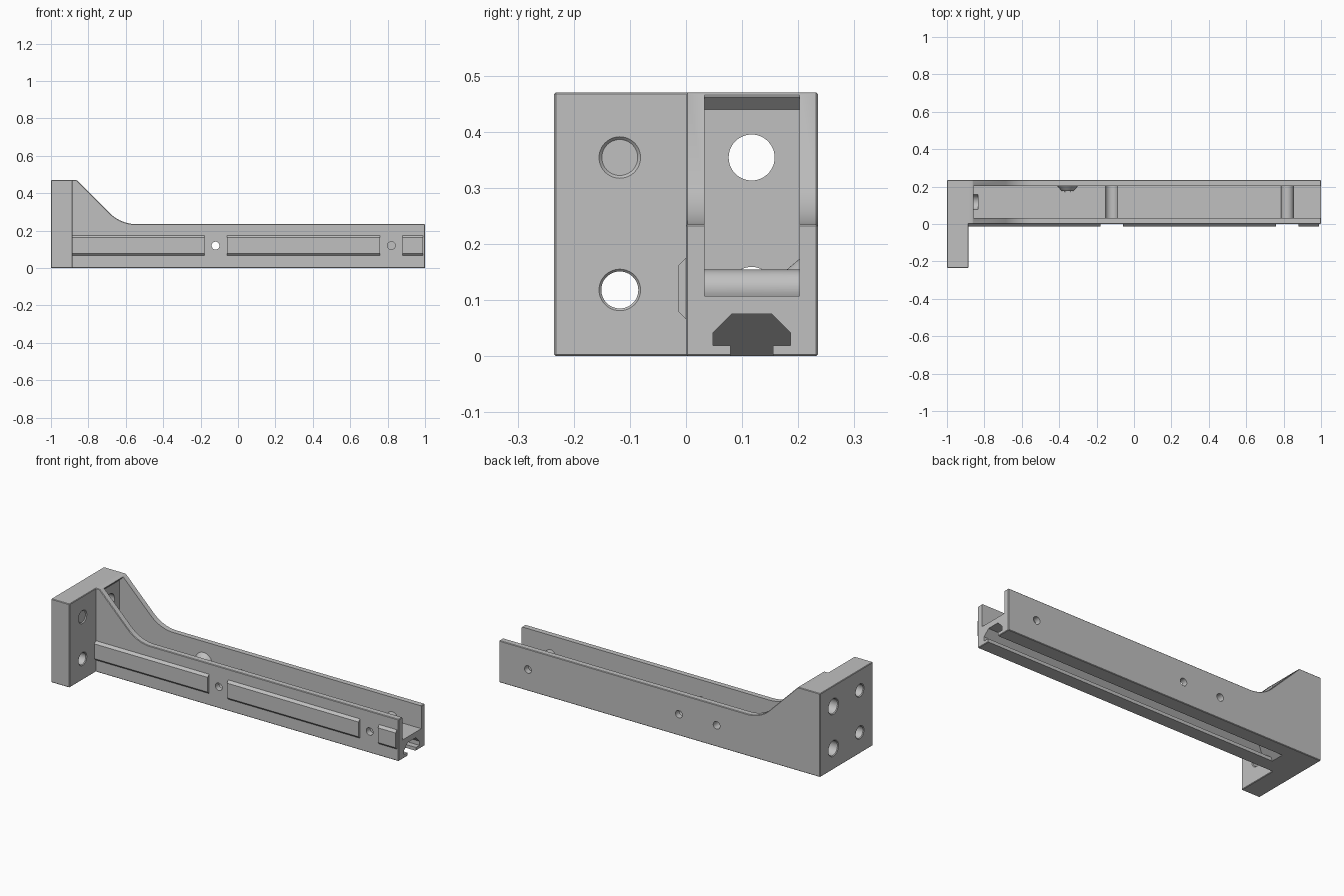
import bpy, bmesh, math
from mathutils import Matrix, Vector

old = bpy.data.objects.get("Cube")
if old:
    bpy.data.objects.remove(old, do_unlink=True)

grey = bpy.data.materials.new("plain grey")
grey.use_nodes = True
colour = (0.53, 0.53, 0.53, 1)
grey.diffuse_color = colour
grey.node_tree.nodes["Principled BSDF"].inputs["Base Color"].default_value = colour


def finish(bm, name):
    bmesh.ops.recalc_face_normals(bm, faces=bm.faces)
    mesh = bpy.data.meshes.new(name)
    bm.to_mesh(mesh)
    bm.free()
    mesh.materials.append(grey)
    ob = bpy.data.objects.new(name, mesh)
    bpy.context.collection.objects.link(ob)
    return ob


def prism(name, points, axis, lo, hi):
    """Extrude a profile: (x, z) points along y, or (y, z) points along x."""
    bm = bmesh.new()
    place = (lambda p, t: (p[0], t, p[1])) if axis == "y" else (lambda p, t: (t, *p))
    face = bm.faces.new([bm.verts.new(place(p, lo)) for p in points])
    new = bmesh.ops.extrude_face_region(bm, geom=[face])["geom"]
    step = Vector(place((0, 0), hi - lo))
    bmesh.ops.translate(bm, vec=step, verts=[v for v in new if isinstance(v, bmesh.types.BMVert)])
    return finish(bm, name)


def rod(name, start, end, r1, r2=None):
    """Cylinder or cone between two points."""
    a, b = Vector(start), Vector(end)
    bm = bmesh.new()
    turn = (b - a).to_track_quat("Z", "Y").to_matrix().to_4x4()
    bmesh.ops.create_cone(bm, cap_ends=True, segments=48, radius1=r1,
                          radius2=r1 if r2 is None else r2, depth=(b - a).length,
                          matrix=Matrix.Translation((a + b) / 2) @ turn)
    return finish(bm, name)


def apply(ob, mod):
    bpy.context.view_layer.update()
    with bpy.context.temp_override(object=ob, active_object=ob):
        bpy.ops.object.modifier_apply(modifier=mod.name)


def combine(ob, other, operation="DIFFERENCE"):
    mod = ob.modifiers.new("combine", "BOOLEAN")
    mod.object, mod.operation, mod.solver = other, operation, "EXACT"
    apply(ob, mod)
    bpy.data.objects.remove(other, do_unlink=True)


def chamfer(ob):
    mod = ob.modifiers.new("chamfer", "BEVEL")
    mod.width, mod.segments, mod.limit_method = 0.003, 1, "ANGLE"
    apply(ob, mod)


# Rail body with a sloped gusset running into a fillet
R, TOP, SIDE = 0.2, 0.47, 0.235
fillet = [(-0.544 - R * math.sin(a), SIDE + R * (1 - math.cos(a)))
          for a in (math.radians(45 * i / 12) for i in range(13))]
outline = [(-0.95, 0), (1, 0), (1, SIDE)] + fillet + [(-0.862, TOP), (-0.95, TOP)]
rail = prism("rail_bracket", outline, "y", 0, SIDE)
chamfer(rail)

# Mounting plate
plate = prism("plate", [(-1, 0), (-0.885, 0), (-0.885, TOP), (-1, TOP)], "y", -SIDE, SIDE)
chamfer(plate)
combine(rail, plate, "UNION")

# Upper channel with a small overhang at its closed end
combine(rail, prism("channel", [(-0.88, 0.107), (1.1, 0.107), (1.1, 0.6), (-0.857, 0.6),
                                (-0.857, 0.462), (-0.88, 0.44)], "y", 0.033, 0.202))

# Lower T slot, its closed end cut as a ramp
MID = 0.117
half = [(0.038, -0.05), (0.038, 0.019), (0.069, 0.019), (0.069, 0.042), (0.036, 0.075)]
slot = prism("slot", [(MID + y, z) for y, z in half] + [(MID - y, z) for y, z in half[::-1]],
             "x", -0.84, 1.1)
for v in slot.data.vertices:
    if v.co.x < 0:
        v.co.x += 1.5 * max(v.co.z, 0)
combine(rail, slot)

# Plate holes with countersunk rims
for z in (0.118, 0.354):
    for y, r, end in ((-0.118, 0.033, -0.8), (MID, 0.041, -0.835)):
        combine(rail, rod("hole", (-1.1, y, z), (end, y, z), r))
        combine(rail, rod("rim", (-1.005, y, z), (-0.995, y, z), r + 0.009, r - 0.001))
    combine(rail, rod("rim", (-0.88, -0.118, z), (-0.89, -0.118, z), 0.042, 0.032))

# Cross holes, widened into grooves across the channel floor
for x in (-0.12, 0.82):
    combine(rail, rod("hole", (x, -0.1, 0.12), (x, 0.3, 0.12), 0.021))
    combine(rail, rod("groove", (x, 0.033, 0.12), (x, 0.202, 0.12), 0.034))

# Conical boss inside the rear wall with its screw hole
combine(rail, rod("boss", (-0.355, 0.21, 0.12), (-0.355, 0.177, 0.12), 0.06, 0.032), "UNION")
combine(rail, rod("hole", (-0.355, 0.3, 0.12), (-0.355, 0.172, 0.12), 0.021))

bpy.ops.object.select_all(action="DESELECT")
rail.data.materials.clear()
rail.data.materials.append(grey)
for p in rail.data.polygons:
    p.material_index = 0
rail.select_set(True)
bpy.context.view_layer.objects.active = rail
bpy.ops.object.shade_smooth_by_angle(angle=math.radians(25))

# Raised guide strips on the front wall
strip = [(0.002, 0.066), (0, 0.066), (-0.013, 0.079), (-0.013, 0.162), (0, 0.175), (0.002, 0.175)]
for name, lo, hi in (("inner", -0.89, -0.18), ("middle", -0.06, 0.76), ("outer", 0.88, 0.99)):
    prism(name + "_guide_strip", strip, "x", lo, hi)
